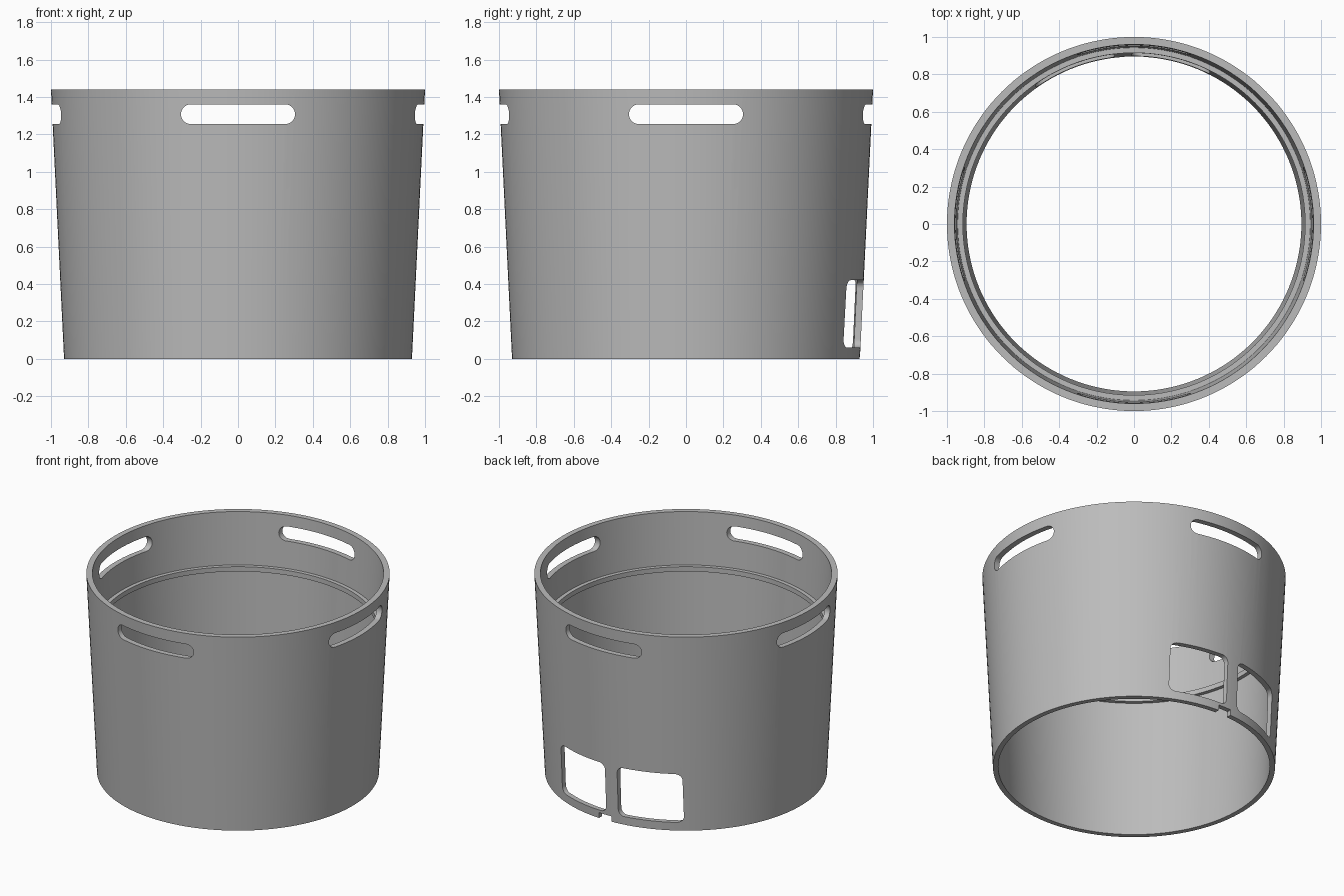
import bpy, bmesh, math
from mathutils import Matrix, Vector

if "Cube" in bpy.data.objects:
    bpy.data.objects.remove(bpy.data.objects["Cube"], do_unlink=True)

HEIGHT = 1.44
SEGMENTS = 144

grey = bpy.data.materials.new("plain_grey")
grey.use_nodes = True
grey.diffuse_color = (0.5, 0.5, 0.5, 1)
grey.node_tree.nodes["Principled BSDF"].inputs["Base Color"].default_value = (0.5, 0.5, 0.5, 1)


def make_object(name, bm):
    bmesh.ops.recalc_face_normals(bm, faces=bm.faces)
    mesh = bpy.data.meshes.new(name)
    bm.to_mesh(mesh)
    bm.free()
    mesh.materials.append(grey)
    obj = bpy.data.objects.new(name, mesh)
    bpy.context.collection.objects.link(obj)
    return obj


def lathe(name, profile):
    """Spin a closed (radius, z) profile around the z axis."""
    bm = bmesh.new()
    rings = []
    for i in range(SEGMENTS):
        a = 2 * math.pi * i / SEGMENTS
        rings.append([bm.verts.new((r * math.cos(a), r * math.sin(a), z)) for r, z in profile])
    n = len(profile)
    for i in range(SEGMENTS):
        a, b = rings[i], rings[(i + 1) % SEGMENTS]
        for j in range(n):
            k = (j + 1) % n
            bm.faces.new((a[j], b[j], b[k], a[k]))
    return make_object(name, bm)


def rounded_cutter(x0, x1, z0, z1, radius, y0, y1, turn=0.0, steps=8):
    """Rounded rectangle in x and z, extruded along y, then turned about z."""
    bm = bmesh.new()
    corners = [(x1 - radius, z1 - radius), (x0 + radius, z1 - radius),
               (x0 + radius, z0 + radius), (x1 - radius, z0 + radius)]
    verts = []
    for q, (cx, cz) in enumerate(corners):
        for s in range(steps + 1):
            a = (q + s / steps) * math.pi / 2
            verts.append(bm.verts.new((cx + radius * math.cos(a), y0, cz + radius * math.sin(a))))
    face = bm.faces.new(verts)
    new = bmesh.ops.extrude_face_region(bm, geom=[face])["geom"]
    moved = [v for v in new if isinstance(v, bmesh.types.BMVert)]
    bmesh.ops.translate(bm, verts=moved, vec=Vector((0, y1 - y0, 0)))
    bmesh.ops.transform(bm, matrix=Matrix.Rotation(turn, 4, "Z"), verts=bm.verts)
    return make_object("cutter", bm)


def cut(target, cutter):
    mod = target.modifiers.new("cut", "BOOLEAN")
    mod.operation = "DIFFERENCE"
    mod.solver = "EXACT"
    mod.object = cutter
    bpy.context.view_layer.objects.active = target
    bpy.ops.object.modifier_apply(modifier=mod.name)
    bpy.data.objects.remove(cutter, do_unlink=True)


def inner(z):
    return 0.895 + 0.065 * z / HEIGHT


# Tapered wall with a thin ledge running round the inside
LEDGE_LOW, LEDGE_HIGH = 1.025, 1.06
wall = lathe("tapered_wall", [
    (0.93, 0), (1.0, HEIGHT), (inner(HEIGHT), HEIGHT),
    (inner(LEDGE_HIGH), LEDGE_HIGH), (0.915, LEDGE_HIGH),
    (0.915, LEDGE_LOW), (inner(LEDGE_LOW), LEDGE_LOW), (inner(0), 0)])

# Four handle slots below the rim
for quarter in range(4):
    cut(wall, rounded_cutter(-0.305, 0.305, 1.255, 1.36, 0.052, 0.7, 1.2, quarter * math.pi / 2))

# Two rounded windows low on the back
for left, right in ((-0.012, 0.405), (-0.525, -0.105)):
    cut(wall, rounded_cutter(left, right, 0.06, 0.42, 0.045, 0.6, 1.2))

# Small notch in the bottom edge at the back
cut(wall, rounded_cutter(-0.05, 0.05, -0.1, 0.04, 0.003, 0.7, 1.2, steps=1))

# Smooth wall with crisp edges
bpy.ops.object.select_all(action="DESELECT")
wall.select_set(True)
bpy.context.view_layer.objects.active = wall
bpy.ops.object.shade_smooth_by_angle(angle=math.radians(30))
